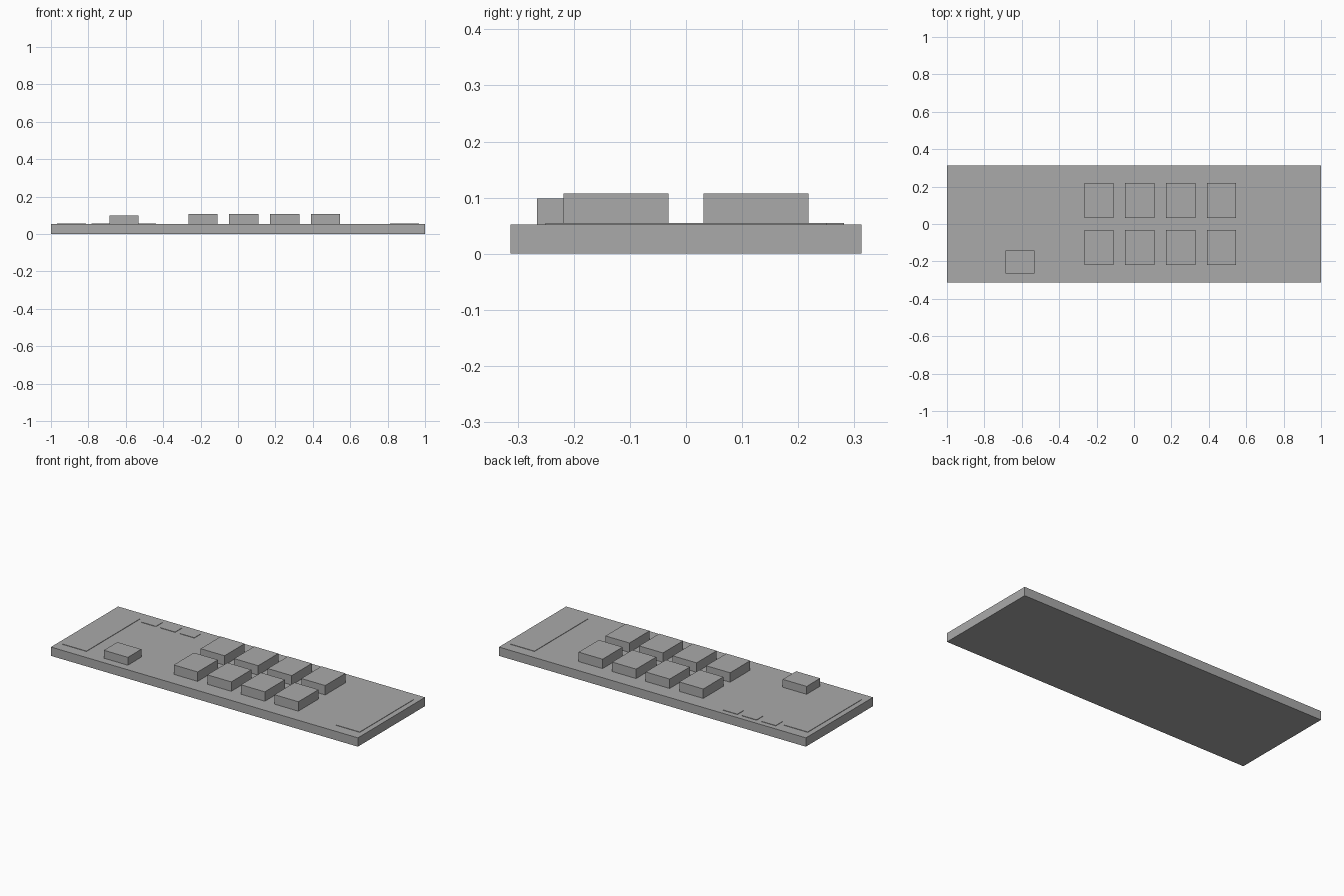
import bpy
import bmesh
from mathutils import Matrix, Vector

cube = bpy.data.objects.get("Cube")
if cube:
    bpy.data.objects.remove(cube, do_unlink=True)

# Single flat material
grey = bpy.data.materials.new("plain grey")
grey.use_nodes = True
colour = (0.4, 0.4, 0.4, 1.0)
grey.diffuse_color = colour
bsdf = next(n for n in grey.node_tree.nodes if n.type == "BSDF_PRINCIPLED")
bsdf.inputs["Base Color"].default_value = colour
bsdf.inputs["Roughness"].default_value = 0.8

BOARD_TOP = 0.052


def box(name, centre, size, bottom, height):
    """Flat-shaded box given its plan centre, plan size, base and height."""
    bm = bmesh.new()
    bmesh.ops.create_cube(bm, size=1.0)
    place = Matrix.Translation(Vector((*centre, bottom + height / 2)))
    bm.transform(place @ Matrix.Diagonal((*size, height, 1.0)))
    mesh = bpy.data.meshes.new(name)
    bm.to_mesh(mesh)
    bm.free()
    mesh.materials.append(grey)
    obj = bpy.data.objects.new(name, mesh)
    bpy.context.collection.objects.link(obj)
    return obj


# Base board
box("board", (0, 0), (2.0, 0.625), 0, BOARD_TOP)

# Two rows of four raised blocks
for row, y in (("front", -0.125), ("back", 0.125)):
    for i in range(4):
        box(f"{row}_block_{i + 1}", (-0.1875 + i * 0.2187, y),
            (0.156, 0.1875), BOARD_TOP, 0.0555)

# Single smaller block near the front right corner
box("small_block", (-0.61, -0.203), (0.156, 0.125), BOARD_TOP, 0.0465)

# Thin end plates
for side, sign in (("right", -1), ("left", 1)):
    box(f"{side}_end_plate", (sign * 0.8905, 0), (0.156, 0.5),
        BOARD_TOP, 0.0025)

# Three thin pads along the back edge
for i in range(3):
    box(f"back_pad_{i + 1}", (-0.735 + i * 0.125, 0.25), (0.094, 0.0625),
        BOARD_TOP, 0.0025)
